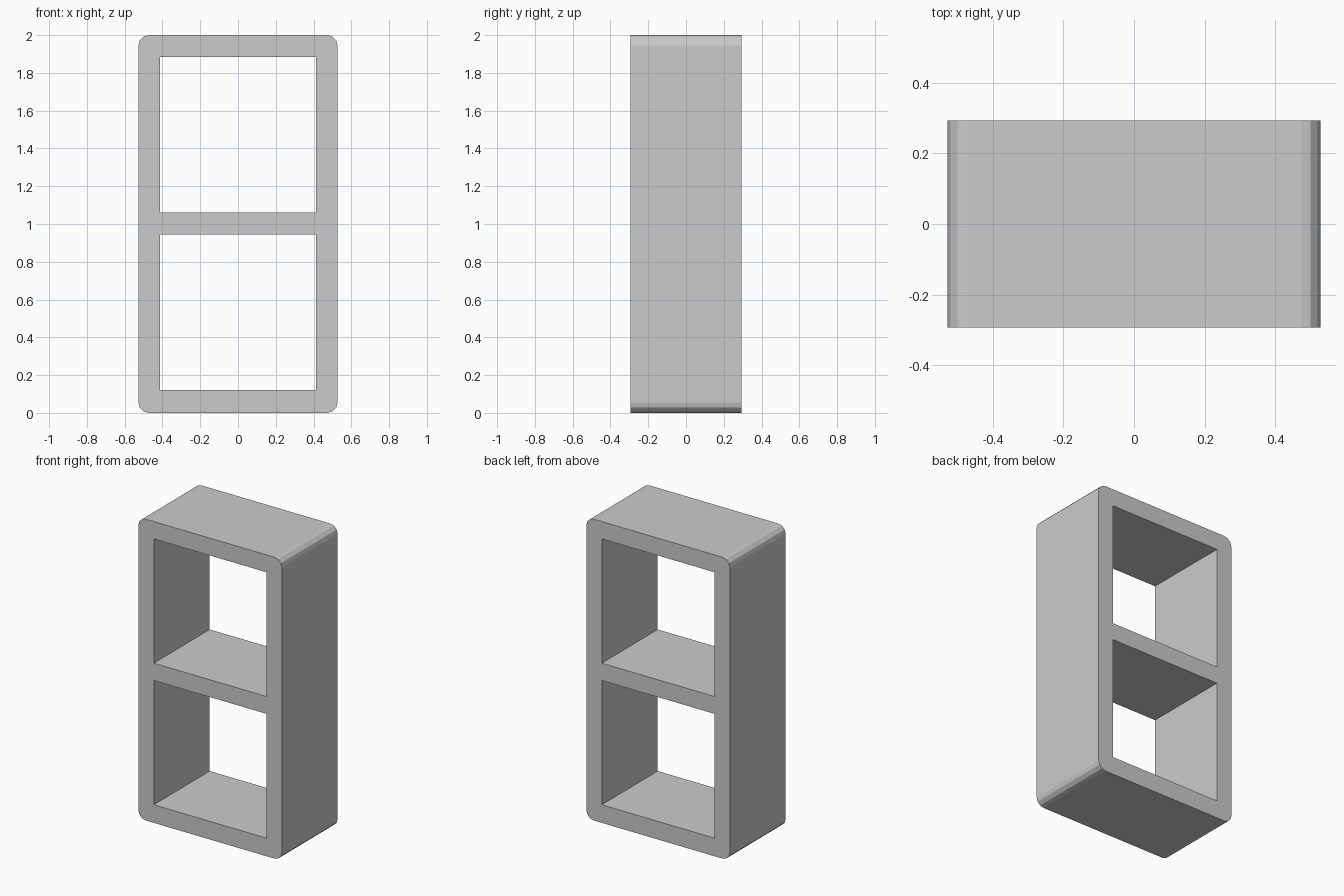
import bpy
from math import cos, sin, pi

cube = bpy.data.objects.get("Cube")
if cube:
    bpy.data.objects.remove(cube, do_unlink=True)

HALF_W, HEIGHT, HALF_D = 0.527, 2.0, 0.293
RADIUS, STEPS = 0.055, 3
HOLE_W = 0.413
HOLES = [(0.12, 0.945), (1.06, 1.885)]


def rounded_outline():
    """Rectangle with rounded corners, counter-clockwise."""
    x, top, low = HALF_W - RADIUS, HEIGHT - RADIUS, RADIUS
    points = []
    for i, (cx, cz) in enumerate([(x, top), (-x, top), (-x, low), (x, low)]):
        for s in range(STEPS + 1):
            a = (i + s / STEPS) * pi / 2
            points.append((cx + RADIUS * cos(a), cz + RADIUS * sin(a)))
    return points


def add_loop(curve, points):
    spline = curve.splines.new("POLY")
    spline.points.add(len(points) - 1)
    for p, (x, z) in zip(spline.points, points):
        p.co = (x, z, 0, 1)
    spline.use_cyclic_u = True


# Profile: outer outline and two square openings, extruded through the depth
curve = bpy.data.curves.new("shelf_frame", "CURVE")
curve.dimensions = "2D"
curve.fill_mode = "BOTH"
curve.extrude = HALF_D
add_loop(curve, rounded_outline())
for low, top in HOLES:
    add_loop(curve, [(-HOLE_W, low), (-HOLE_W, top), (HOLE_W, top), (HOLE_W, low)])

frame = bpy.data.objects.new("shelf_frame", curve)
bpy.context.scene.collection.objects.link(frame)
frame.rotation_euler.x = pi / 2

# Turn the profile into a flat-shaded mesh
bpy.ops.object.select_all(action="DESELECT")
frame.select_set(True)
bpy.context.view_layer.objects.active = frame
bpy.ops.object.convert(target="MESH")
bpy.ops.object.transform_apply(location=False, rotation=True, scale=False)
bpy.ops.object.mode_set(mode="EDIT")
bpy.ops.mesh.select_all(action="SELECT")
bpy.ops.mesh.remove_doubles(threshold=0.0005)
bpy.ops.mesh.normals_make_consistent(inside=False)
bpy.ops.object.mode_set(mode="OBJECT")
bpy.ops.object.shade_flat()

# Plain light grey
grey = bpy.data.materials.new("light_grey")
grey.use_nodes = True
color = (0.6, 0.6, 0.6, 1)
grey.diffuse_color = color
grey.node_tree.nodes["Principled BSDF"].inputs["Base Color"].default_value = color
frame.data.materials.clear()
frame.data.materials.append(grey)
